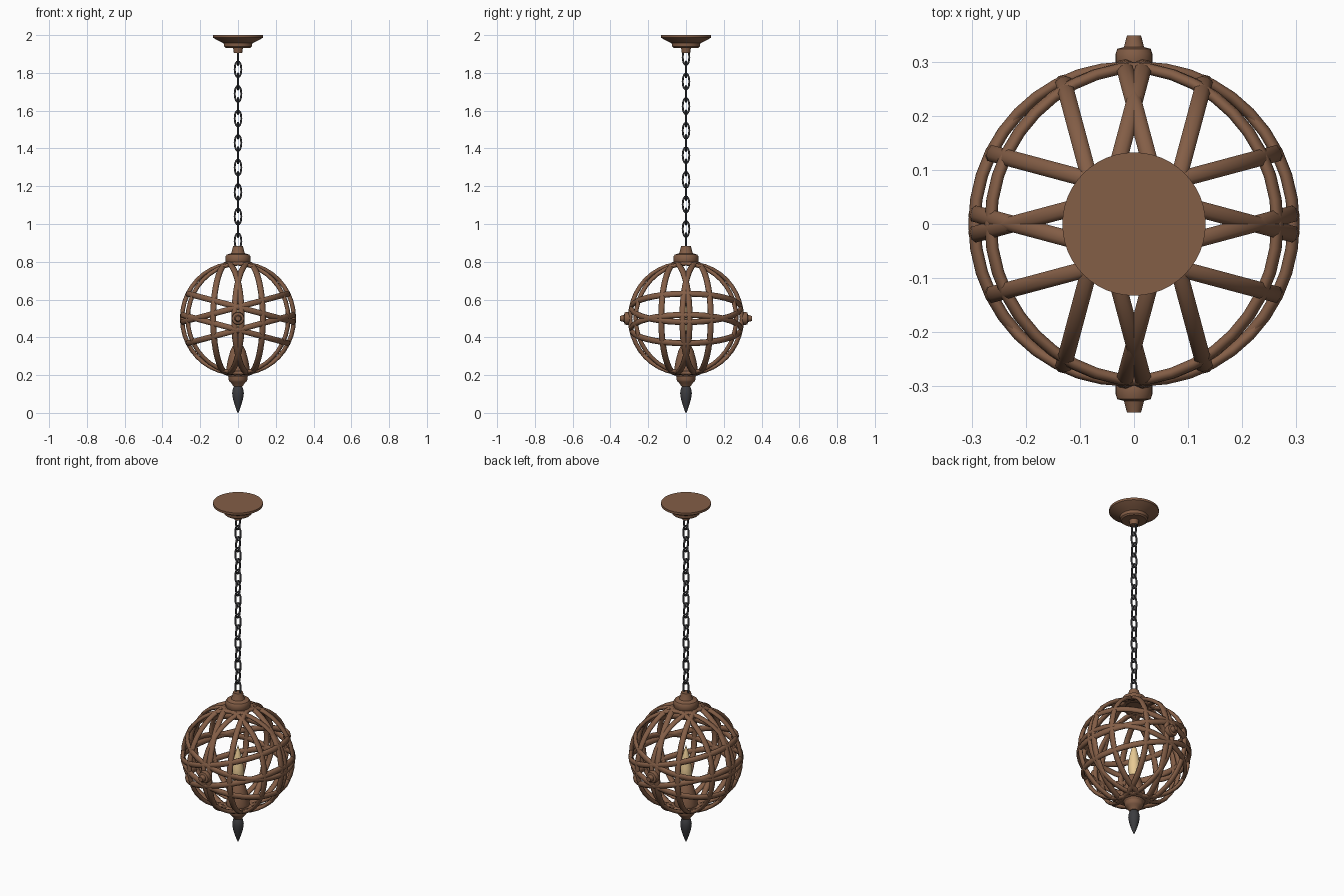
import bpy, math
from math import sin, cos, pi, radians, sqrt
from mathutils import Vector, Matrix

if "Cube" in bpy.data.objects:
    bpy.data.objects.remove(bpy.data.objects["Cube"])


def mat(name, rgb):
    m = bpy.data.materials.new(name)
    m.diffuse_color = (*rgb, 1)
    m.use_nodes = True
    m.node_tree.nodes["Principled BSDF"].inputs["Base Color"].default_value = m.diffuse_color
    return m


WOOD = mat("brown wood", (0.23, 0.112, 0.062))
IRON = mat("dark iron", (0.045, 0.045, 0.05))
BULB = mat("warm bulb", (0.82, 0.6, 0.3))
CENTRE = Vector((0, 0, 0.5))


def make(name, verts, faces, material, angle=40):
    me = bpy.data.meshes.new(name)
    me.from_pydata(verts, [], faces)
    me.materials.append(material)
    ob = bpy.data.objects.new(name, me)
    bpy.context.collection.objects.link(ob)
    bpy.ops.object.select_all(action='DESELECT')
    ob.select_set(True)
    bpy.context.view_layer.objects.active = ob
    bpy.ops.object.mode_set(mode='EDIT')
    bpy.ops.mesh.select_all(action='SELECT')
    bpy.ops.mesh.normals_make_consistent(inside=False)
    bpy.ops.object.mode_set(mode='OBJECT')
    bpy.ops.object.shade_smooth_by_angle(angle=radians(angle))
    return ob


def lathe(name, profile, material, matrix=Matrix(), n=32):
    """Turned solid from (radius, height) points, capped at both ends."""
    verts = [matrix @ Vector((r * cos(2 * pi * i / n), r * sin(2 * pi * i / n), z))
             for r, z in profile for i in range(n)]
    faces = [(k * n + i, k * n + (i + 1) % n, (k + 1) * n + (i + 1) % n, (k + 1) * n + i)
             for k in range(len(profile) - 1) for i in range(n)]
    faces += [tuple(range(n)), tuple(range((len(profile) - 1) * n, len(profile) * n))]
    return make(name, verts, faces, material)


def hoop(name, centre, normal, u, ru, rv, half_thick, half_wide, material, n, m):
    """Closed elliptical loop with an oval cross-section."""
    v = normal.cross(u)
    verts = []
    for i in range(n):
        a = 2 * pi * i / n
        p = centre + u * ru * cos(a) + v * rv * sin(a)
        out = (u * rv * cos(a) + v * ru * sin(a)).normalized()
        for j in range(m):
            b = 2 * pi * (j + 0.5) / m
            verts.append(p + out * half_thick * cos(b) + normal * half_wide * sin(b))
    faces = [(i * m + j, i * m + (j + 1) % m,
              ((i + 1) % n) * m + (j + 1) % m, ((i + 1) % n) * m + j)
             for i in range(n) for j in range(m)]
    return make(name, verts, faces, material, 60)


X, Y, Z = Vector((1, 0, 0)), Vector((0, 1, 0)), Vector((0, 0, 1))

# Woven globe: three families of off-centre hoops, each tilted 15 degrees
T, OFF, R = radians(15), 0.058, 0.291
families = [("side_hoop", X, Y, Z), ("front_hoop", Y, X, Z), ("level_hoop", Z, X, Y)]
for label, main, lean, axis in families:
    for tilt in (-1, 1):
        for side in (-1, 1):
            nrm = main * cos(T) + lean * sin(T) * tilt
            hoop(label, CENTRE + nrm * OFF * side, nrm, axis, R, R,
                 0.011, 0.0165, WOOD, 40, 8)

# Ceiling canopy
lathe("ceiling_canopy", [(0.133, 2.0), (0.133, 1.987), (0.112, 1.974), (0.088, 1.963),
                         (0.076, 1.957), (0.074, 1.94), (0.066, 1.933), (0.026, 1.933),
                         (0.022, 1.905)], WOOD, n=48)

# Chain of alternating links
for i in range(16):
    nrm = X if i % 2 == 0 else Y
    hoop("chain_link", Vector((0, 0, 1.884 - i * 0.065)), nrm, Z,
         0.042, 0.0175, 0.0055, 0.0055, IRON, 20, 8)

# Top hub, bottom hub and the two smaller side hubs
lathe("top_hub", [(0.062, 0.795), (0.066, 0.80), (0.066, 0.828), (0.06, 0.838),
                  (0.036, 0.845), (0.034, 0.85), (0.026, 0.883)], WOOD)
lathe("bottom_hub", [(0.05, 0.205), (0.05, 0.175), (0.044, 0.165),
                     (0.036, 0.158), (0.024, 0.14)], WOOD)
for s in (-1, 1):
    M = Matrix.Translation(CENTRE) @ Matrix.Rotation(-s * pi / 2, 4, 'X')
    lathe("side_hub", [(0.032, 0.295), (0.034, 0.3), (0.034, 0.316), (0.031, 0.325),
                       (0.019, 0.328), (0.018, 0.331), (0.013, 0.35)], WOOD, M)

# Pointed finial
lathe("finial", [(0.018, 0.145), (0.027, 0.128), (0.031, 0.105), (0.027, 0.075),
                 (0.017, 0.04), (0.007, 0.012), (0.001, 0.0)], IRON, n=24)

# Lamp holder and flame bulb inside the globe
lathe("lamp_holder", [(0.05, 0.19), (0.062, 0.205), (0.062, 0.235), (0.054, 0.28),
                      (0.04, 0.33), (0.028, 0.355)], WOOD)
lathe("flame_bulb", [(0.02, 0.345), (0.027, 0.37), (0.033, 0.405), (0.031, 0.44),
                     (0.022, 0.49), (0.011, 0.535), (0.002, 0.565)], BULB, n=24)
